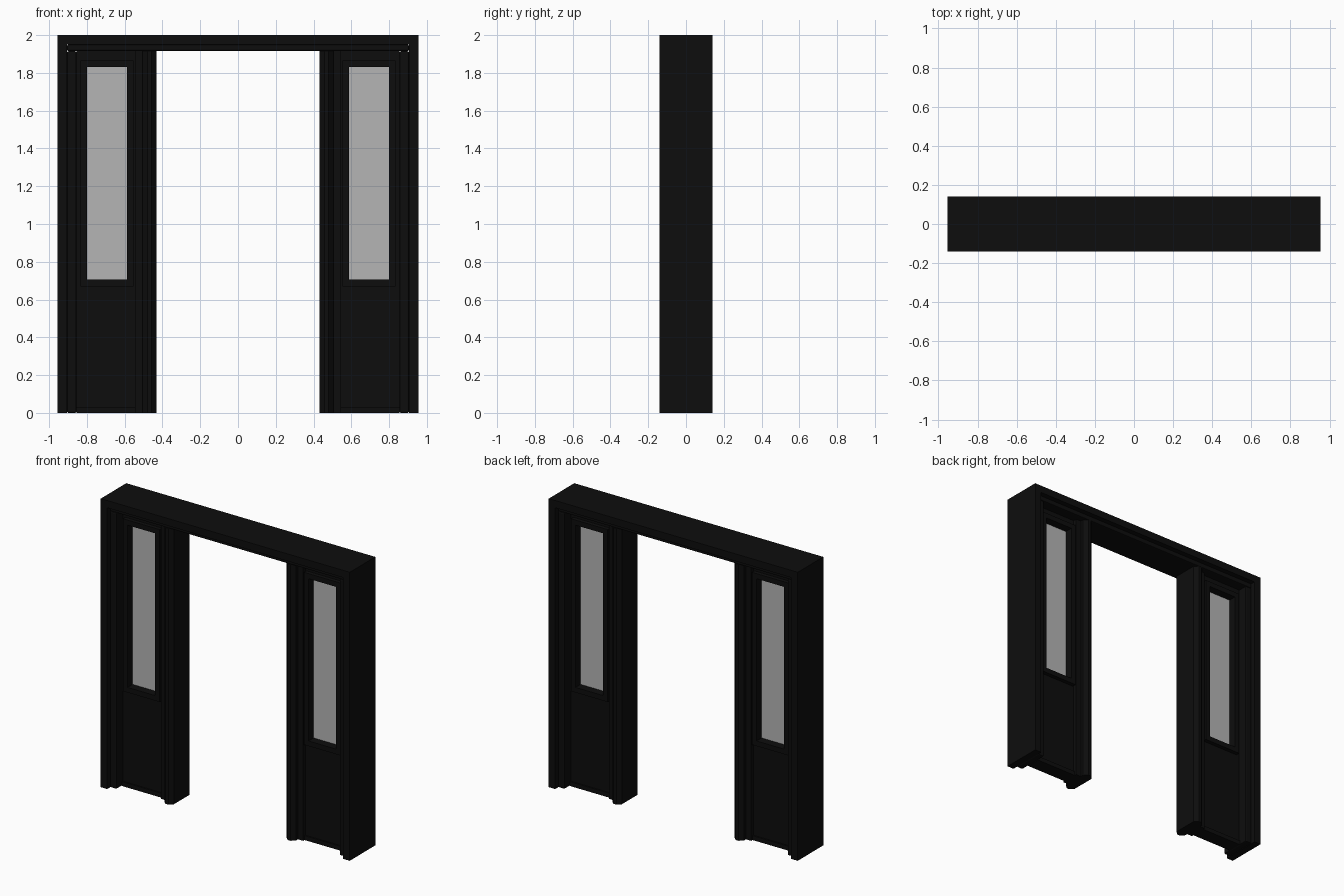
import bpy

cube = bpy.data.objects.get("Cube")
if cube:
    bpy.data.objects.remove(cube, do_unlink=True)


def material(name, value):
    mat = bpy.data.materials.new(name)
    mat.use_nodes = True
    color = (value, value, value, 1)
    mat.diffuse_color = color
    mat.node_tree.nodes["Principled BSDF"].inputs["Base Color"].default_value = color
    return mat


black = material("black paint", 0.004)
pane = material("grey glass", 0.46)


def box(name, x0, x1, z0, z1, depth, mat=black, bevel=0):
    """Box spanning x and z, centred on y with the given half depth."""
    bpy.ops.mesh.primitive_cube_add(size=1, location=((x0 + x1) / 2, 0, (z0 + z1) / 2))
    ob = bpy.context.object
    ob.name = name
    ob.scale = (abs(x1 - x0), depth * 2, z1 - z0)
    bpy.ops.object.transform_apply(location=False, rotation=False, scale=True)
    ob.data.materials.append(mat)
    if bevel:
        mod = ob.modifiers.new("Bevel", "BEVEL")
        mod.width = bevel
        mod.segments = 2
    return ob


def post(name, x0, x1, z1, depth, chamfer):
    """Upright whose cross-section has chamfered corners."""
    h = (x1 - x0) / 2
    c = chamfer
    half = [(h, depth - c), (h - c, depth), (c - h, depth), (-h, depth - c)]
    ring = half + [(-x, -y) for x, y in half]
    n = len(ring)
    verts = [(x, y, z) for z in (0, z1) for x, y in ring]
    faces = [tuple(reversed(range(n))), tuple(range(n, 2 * n))]
    faces += [(i, (i + 1) % n, (i + 1) % n + n, i + n) for i in range(n)]
    mesh = bpy.data.meshes.new(name)
    mesh.from_pydata(verts, [], faces)
    mesh.materials.append(black)
    ob = bpy.data.objects.new(name, mesh)
    ob.location.x = (x0 + x1) / 2
    bpy.context.collection.objects.link(ob)


OUT, JAMB, STOP = 0.955, 0.905, 0.855
OPEN, POST, INNER = 0.4325, 0.505, 0.545
G0, G1, GZ0, GZ1 = 0.588, 0.8, 0.705, 1.83
HEAD, SOFFIT = 1.95, 1.915

# Header with its stepped underside
box("header", -OUT, OUT, HEAD, 2, 0.14)
box("header_stop", -JAMB, JAMB, SOFFIT, HEAD, 0.11, bevel=0.008)

for side, s in (("left", 1), ("right", -1)):
    def part(name, x0, x1, *args, **kw):
        return box(f"{side}_{name}", s * x0, s * x1, *args, **kw)

    # Outer jamb and its stop
    part("outer_jamb", JAMB, OUT, 0, HEAD, 0.14)
    part("jamb_stop", STOP, JAMB, 0, SOFFIT, 0.11, bevel=0.008)

    # Chamfered post beside the doorway
    a, b = sorted((s * OPEN, s * POST))
    post(f"{side}_door_post", a, b, SOFFIT, 0.11, 0.025)
    part("post_stop", POST, INNER, 0, SOFFIT, 0.065)

    # Sidelight frame around the window
    part("lower_panel", INNER, STOP, 0, GZ0, 0.04)
    part("upper_rail", INNER, STOP, GZ1, SOFFIT, 0.04)
    part("inner_stile", INNER, G0, GZ0, GZ1, 0.04)
    part("outer_stile", G1, STOP, GZ0, GZ1, 0.04)
    part("bottom_trim", INNER, STOP, 0, 0.03, 0.05)

    # Raised glazing beads and the pane
    w = 0.035
    part("bead_bottom", G0 - w, G1 + w, GZ0 - w, GZ0, 0.068)
    part("bead_top", G0 - w, G1 + w, GZ1, GZ1 + w, 0.068)
    part("bead_inner", G0 - w, G0, GZ0, GZ1, 0.068)
    part("bead_outer", G1, G1 + w, GZ0, GZ1, 0.068)
    part("glass", G0, G1, GZ0, GZ1, 0.012, mat=pane)
